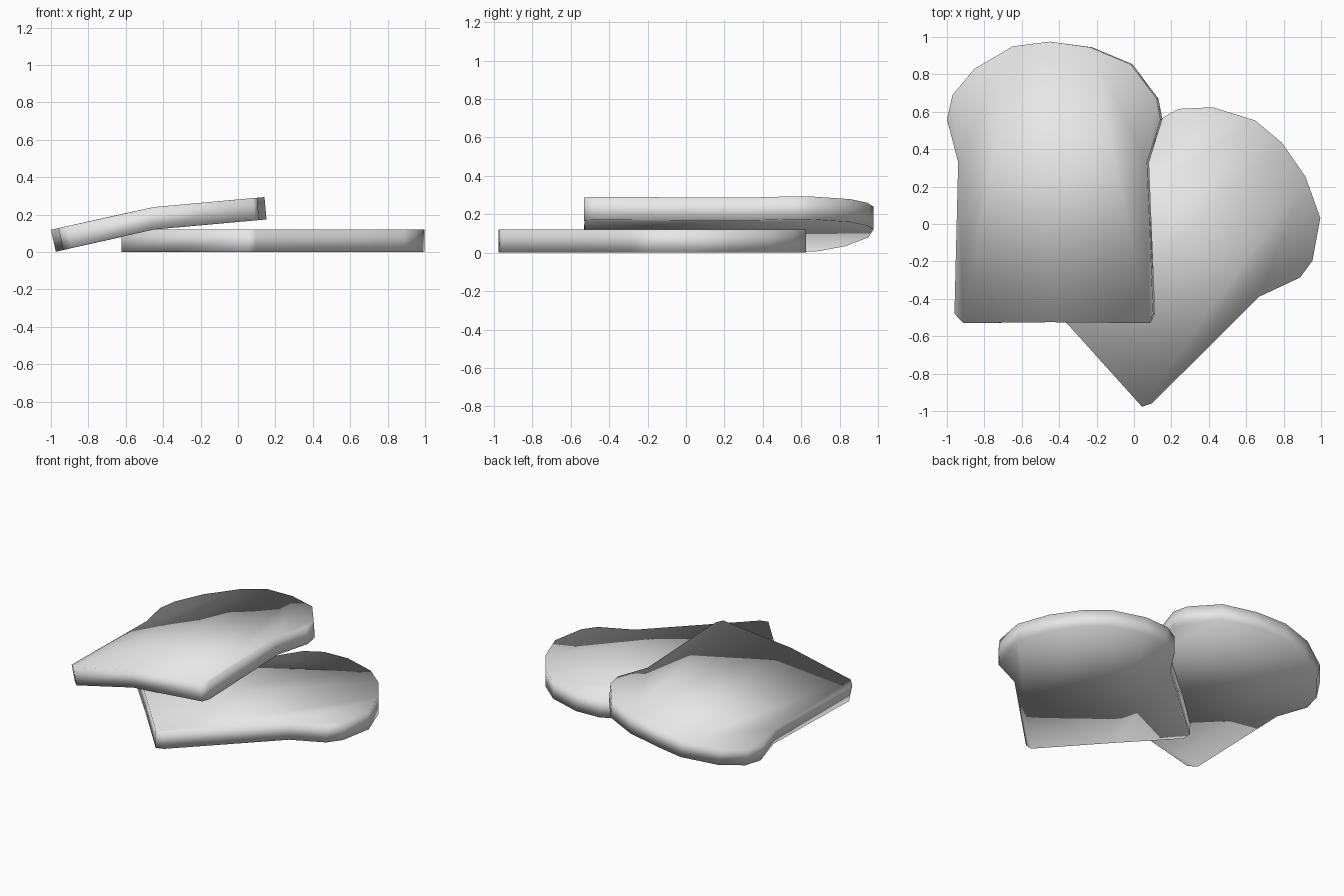
import bpy
import bmesh
import math
from mathutils import Matrix, Vector

THICK = 0.12
FOLD_X = -0.45

# Slice outline: each half runs from the bottom edge to the crown
BOTTOM = (FOLD_X, -0.525)
CROWN = (FOLD_X, 0.975)
RIGHT = [(0.085, -0.53), (0.108, -0.48), (0.075, 0.33), (0.147, 0.56),
         (0.125, 0.67), (-0.015, 0.855), (-0.23, 0.945)]
LEFT = [(-0.90, -0.53), (-0.947, -0.48), (-0.927, 0.33), (-0.987, 0.56),
        (-0.957, 0.69), (-0.84, 0.83), (-0.635, 0.95)]

if "Cube" in bpy.data.objects:
    bpy.data.objects.remove(bpy.data.objects["Cube"], do_unlink=True)

grey = bpy.data.materials.new("plain light grey")
grey.use_nodes = True
colour = (0.8, 0.8, 0.8, 1.0)
grey.diffuse_color = colour
grey.node_tree.nodes["Principled BSDF"].inputs["Base Color"].default_value = colour


def make_slice(name, place):
    """Build a slab from the two outline halves; place maps (x, y, level) to space."""
    bm = bmesh.new()

    def ring(points, level):
        return [bm.verts.new(place(x, y, level)) for x, y in points]

    layers = []
    for level in (0, 1):
        ends = ring([BOTTOM, CROWN], level)
        right, left = ring(RIGHT, level), ring(LEFT, level)
        bm.faces.new([ends[0], *right, ends[1]])
        bm.faces.new([ends[1], *reversed(left), ends[0]])
        layers.append([ends[0], *right, ends[1], *reversed(left)])

    # Crust wall
    low, high = layers
    for i in range(len(low)):
        j = (i + 1) % len(low)
        bm.faces.new([low[i], low[j], high[j], high[i]])
    bmesh.ops.recalc_face_normals(bm, faces=bm.faces)
    for face in bm.faces:
        face.smooth = True

    mesh = bpy.data.meshes.new(name)
    bm.to_mesh(mesh)
    bm.free()
    mesh.materials.append(grey)
    obj = bpy.data.objects.new(name, mesh)
    bpy.context.collection.objects.link(obj)
    return obj


# Top slice, folded along its middle over the slice below
def folded(x, y, level):
    u = x - FOLD_X
    slope = 0.2235 if u < 0 else 0.09
    lean = 0 if abs(u) < 0.001 else math.atan(slope)
    shift = (0.5 - level) * THICK * math.sin(lean)
    return Vector((x + shift, y, THICK + slope * (u + shift) + level * THICK
                   * (math.cos(lean) + math.sin(lean) * slope * 0.5)
                   - 0.5 * shift * slope))


# Bottom slice, lying flat and turned clockwise about its lower corner
turn = Matrix.Rotation(math.radians(-47.5), 3, "Z")
corner = Vector((0.108, -0.48, 0))
target = Vector((0.095, -0.96, 0))


def flat(x, y, level):
    return turn @ (Vector((x, y, level * THICK)) - corner) + target


make_slice("upper_bread_slice", folded)
make_slice("lower_bread_slice", flat)
